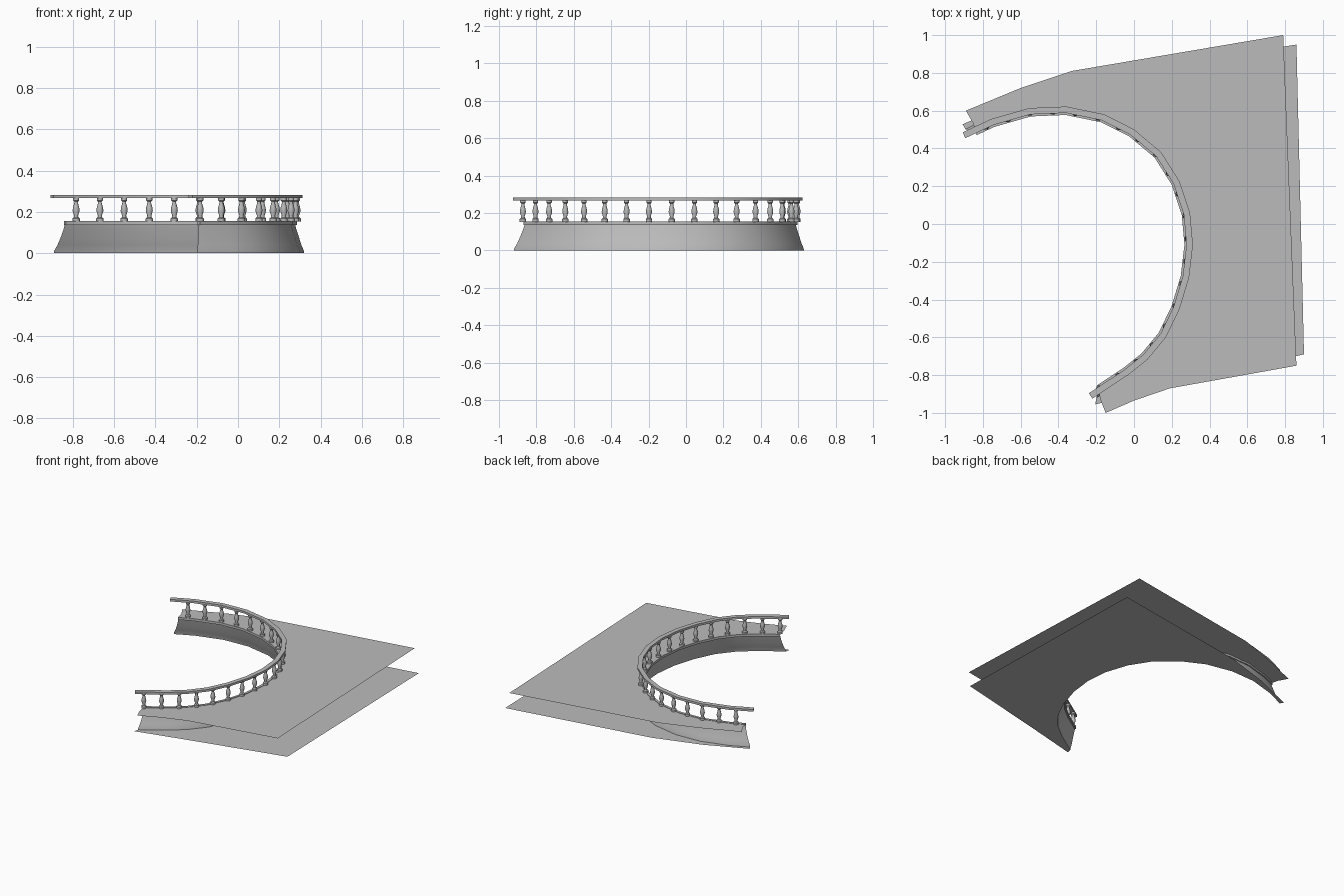
import bpy, bmesh, math
from mathutils import Vector

cube = bpy.data.objects.get("Cube")
if cube:
    bpy.data.objects.remove(cube, do_unlink=True)

stone = bpy.data.materials.new("grey_stone")
stone.use_nodes = True
GREY = (0.5, 0.5, 0.5, 1)
stone.diffuse_color = GREY
stone.node_tree.nodes["Principled BSDF"].inputs["Base Color"].default_value = GREY

# Centre line of the curved railing, from the back end to the front end
PATH = [Vector(p) for p in (
    (-.90, .47), (-.75, .54), (-.55, .597), (-.36, .605), (-.165, .565), (-.01, .487),
    (.13, .37), (.225, .22), (.28, .055), (.295, -.11), (.275, -.28), (.225, -.445),
    (.155, -.59), (.06, -.705), (-.04, -.785), (-.23, -.91))]


def offset_path(d, trim=0):
    """Path moved outward by d, with both ends pulled in by trim."""
    out = []
    last = len(PATH) - 1
    for i, p in enumerate(PATH):
        t = (PATH[min(i + 1, last)] - PATH[max(i - 1, 0)]).normalized()
        q = p + Vector((-t.y, t.x)) * d
        if i == 0:
            q += t * trim
        elif i == last:
            q -= t * trim
        out.append(q)
    return out


def finish(bm, name, smooth=None):
    me = bpy.data.meshes.new(name)
    bm.to_mesh(me)
    bm.free()
    me.materials.append(stone)
    ob = bpy.data.objects.new(name, me)
    bpy.context.collection.objects.link(ob)
    if smooth:
        bpy.ops.object.select_all(action='DESELECT')
        ob.select_set(True)
        bpy.context.view_layer.objects.active = ob
        bpy.ops.object.shade_smooth_by_angle(angle=math.radians(smooth))
    return ob


def sweep(name, profile, closed=False):
    """Sweep (offset, height, trim) points along the path."""
    bm = bmesh.new()
    rows = [[bm.verts.new((q.x, q.y, z)) for q in offset_path(d, s)] for d, z, s in profile]
    pairs = list(zip(rows, rows[1:]))
    if closed:
        pairs.append((rows[-1], rows[0]))
    for a, b in pairs:
        for i in range(len(PATH) - 1):
            bm.faces.new((a[i], b[i], b[i + 1], a[i + 1]))
    if closed:
        bm.faces.new([r[0] for r in rows])
        bm.faces.new([r[-1] for r in reversed(rows)])
        bmesh.ops.recalc_face_normals(bm, faces=bm.faces)
    return finish(bm, name, 30)


def box_sweep(name, d0, d1, z0, z1, trim):
    return sweep(name, [(d0, z0, trim), (d1, z0, trim), (d1, z1, trim), (d0, z1, trim)], True)


def sheet(name, inner, outline, z):
    """Flat floor between the curved edge and an outer outline."""
    bm = bmesh.new()
    f = bm.faces.new([bm.verts.new((p[0], p[1], z)) for p in inner + outline])
    f.normal_update()
    if f.normal.z < 0:
        f.normal_flip()
    bmesh.ops.triangulate(bm, faces=[f])
    return finish(bm, name)


# Flared wall, curb and handrail
sweep("flared_wall", [(.026, 0, .02), (.024, .012, .022), (.012, .04, .034),
                      (.001, .075, .045), (-.012, .115, .055), (-.018, .138, .058)])
box_sweep("curb", -.028, -.009, .137, .155, .06)
box_sweep("handrail", -.017, .017, .267, .283, 0)

# Upper and lower floors
sheet("upper_floor", offset_path(-.012, .06),
      [(-.18, -.925), (-.15, -1), (0, -.935), (.19, -.87), (.86, -.75), (.79, 1),
       (-.33, .81), (-.6, .72), (-.89, .6), (-.85, .53)], .152)
sheet("lower_floor", offset_path(.026, .02),
      [(-.205, -.955), (.2, -.855), (.9, -.69), (.86, .95), (-.244, .768),
       (-.6, .66), (-.907, .528)], 0)

# Turned balusters, evenly spaced along the railing
TURNING = [(.018, .153), (.018, .168), (.011, .174), (.01, .182), (.017, .205),
           (.015, .222), (.009, .243), (.009, .25), (.015, .256), (.015, .268)]
SIDES = 10


def point_at(line, dist):
    for a, b in zip(line, line[1:]):
        seg = (b - a).length
        if dist <= seg:
            return a.lerp(b, dist / seg)
        dist -= seg
    return line[-1]


line = offset_path(-.006)
total = sum((b - a).length for a, b in zip(line, line[1:]))
COUNT = 21
START, END = .125, .06
bm = bmesh.new()
for k in range(COUNT):
    c = point_at(line, START + (total - START - END) * k / (COUNT - 1))
    rings = [[bm.verts.new((c.x + r * math.cos(math.tau * j / SIDES),
                            c.y + r * math.sin(math.tau * j / SIDES), z))
              for j in range(SIDES)] for r, z in TURNING]
    for a, b in zip(rings, rings[1:]):
        for j in range(SIDES):
            n = (j + 1) % SIDES
            bm.faces.new((a[j], a[n], b[n], b[j]))
    bm.faces.new(rings[-1])
    bm.faces.new(rings[0][::-1])
finish(bm, "balusters", 40)
